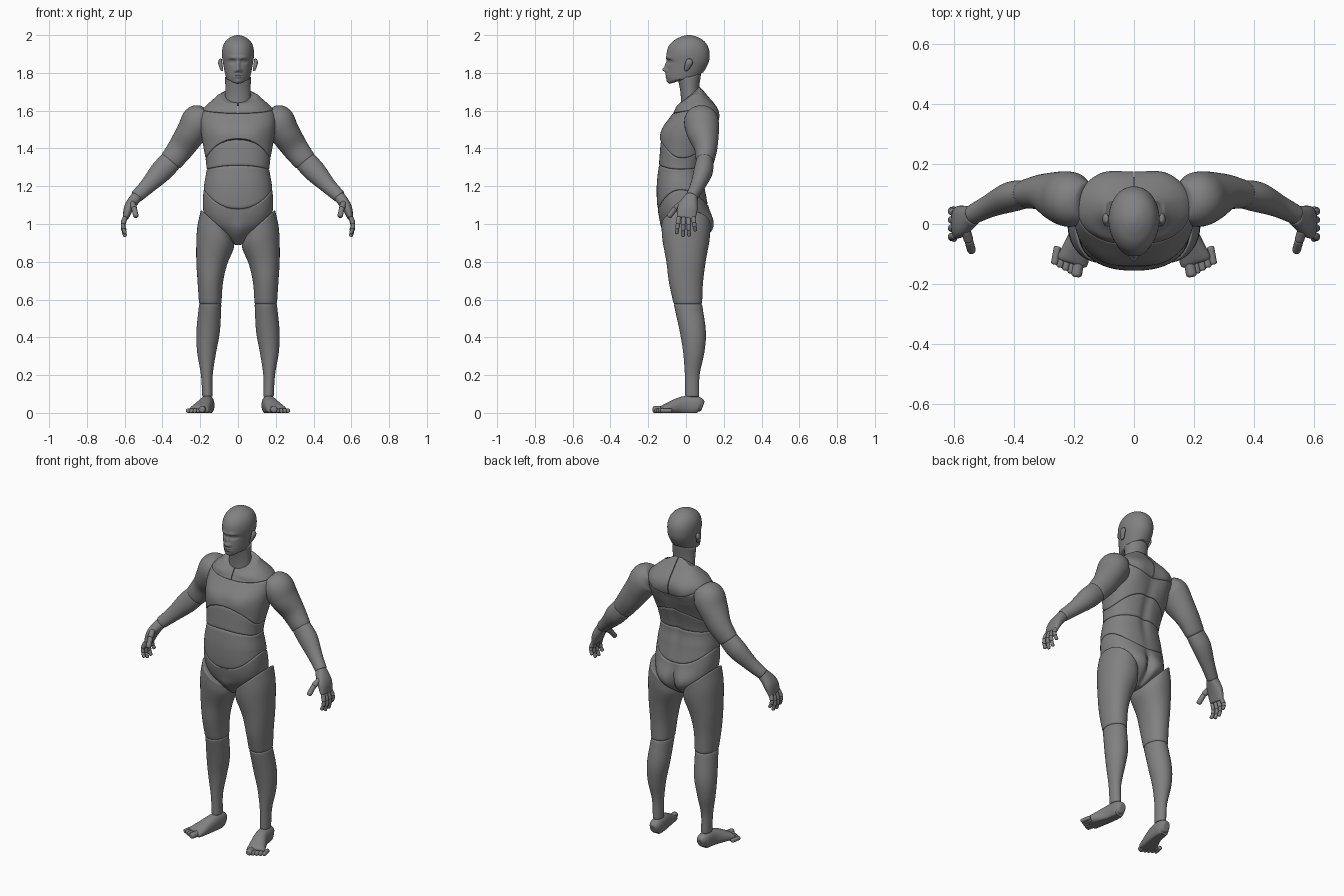
import bpy, bmesh
from math import sin, cos, pi, sqrt, exp
from mathutils import Vector

if "Cube" in bpy.data.objects:
    bpy.data.objects.remove(bpy.data.objects["Cube"])

clay = bpy.data.materials.new("grey_clay")
clay.use_nodes = True
clay.diffuse_color = (0.22, 0.22, 0.22, 1)
clay.node_tree.nodes["Principled BSDF"].inputs["Base Color"].default_value = clay.diffuse_color


def sample(rows, t):
    """Smooth curve through rows whose first entry is the key."""
    last = len(rows) - 1
    t = min(max(t, rows[0][0]), rows[last][0])
    i = max(k for k in range(last) if rows[k][0] <= t)
    start, end = rows[i], rows[i + 1]
    before, after = rows[max(i - 1, 0)], rows[min(i + 2, last)]
    span = end[0] - start[0]
    u = (t - start[0]) / span
    values = []
    for p, a, b, q in list(zip(before, start, end, after))[1:]:
        slope_a = (b - p) / (end[0] - before[0]) * span
        slope_b = (q - a) / (after[0] - start[0]) * span
        values.append(a + u * slope_a + u * u * (3 * (b - a) - 2 * slope_a - slope_b)
                      + u * u * u * (2 * (a - b) + slope_a + slope_b))
    return values


def power(value, exponent):
    return (1 if value > 0 else -1) * abs(value) ** (2 / exponent)


def swell(point, bumps):
    """Total push of soft bumps (x, z, width, height, push), mirrored across the middle."""
    total = 0
    for x, z, width, height, push in bumps:
        for middle in {x, -x}:
            total += push * exp(-((point.x - middle) / width) ** 2 - ((point.z - z) / height) ** 2)
    return total


def skin(name, surface, sides=48, steps=24, rim=0.007, mirror=1, half=False, front=(), back=(), floor=False):
    """Skin a surface(u, angle) with rounded rims, closed at both ends."""
    centres = [surface(k / steps, 0)[1] for k in range(steps + 1)]
    length = sum((b - a).length for a, b in zip(centres, centres[1:]))
    edge = rim / length
    rounding = [edge * (k / 4) ** 2 for k in range(4)]
    inner = [edge + (1 - 2 * edge) * k / steps for k in range(steps + 1)]
    bm = bmesh.new()
    rings = []
    for u in rounding + inner + [1 - e for e in reversed(rounding)]:
        near = min(u / edge, (1 - u) / edge, 1)
        inset = rim * (1 - sqrt(max(0, 1 - (1 - near) ** 2)))
        ring = []
        for k in range(sides):
            angle = pi * k / (sides - 1) - pi / 2 if half else 2 * pi * k / sides
            point, centre = surface(u, angle)
            point += (centre - point).normalized() * inset
            if half:
                point.x = max(point.x, 0.002)
            if floor:
                point.z = max(point.z, 0)
            facing = sin(angle)
            point.y += facing * swell(point, front if facing < 0 else back)
            ring.append(bm.verts.new((point.x * mirror, point.y, point.z)))
        rings.append(ring)
    for low, high in zip(rings, rings[1:]):
        for k in range(sides):
            bm.faces.new((low[k - 1], low[k], high[k], high[k - 1]))
    bm.faces.new(rings[0])
    bm.faces.new(rings[-1])
    bmesh.ops.recalc_face_normals(bm, faces=bm.faces)
    mesh = bpy.data.meshes.new(name)
    bm.to_mesh(mesh)
    bm.free()
    mesh.materials.append(clay)
    obj = bpy.data.objects.new(name, mesh)
    bpy.context.collection.objects.link(obj)
    bpy.ops.object.select_all(action="DESELECT")
    obj.select_set(True)
    bpy.context.view_layer.objects.active = obj
    bpy.ops.object.shade_smooth_by_angle(angle=0.9)


def seam(front, side, back):
    """Height of a seam running around the body."""
    return lambda angle: side + ((front if sin(angle) < 0 else back) - side) * sin(angle) ** 2


def stack(rows, low, high, exponent=2.3, taper=0):
    """Upright piece between two seams; rows are z, half width, front y, back y."""
    def surface(u, angle):
        z = low(angle) + (high(angle) - low(angle)) * u
        width, front, back = sample(rows, z)
        middle = (front + back) / 2
        x = width * power(cos(angle), exponent) * (1 - taper * max(0, -sin(angle)))
        y = middle + (back - front) / 2 * power(sin(angle), exponent)
        return Vector((x, y, z)), Vector((0, middle, z))
    return surface


def limb(rows, across=None, exponent=2, tilt=0):
    """Piece along a path; rows are x, y, z and two half sizes. Tilt slopes the far end."""
    keyed = [(i / (len(rows) - 1), *row) for i, row in enumerate(rows)]

    def surface(u, angle):
        x, y, z, thick, wide = sample(keyed, u)
        centre = Vector((x, y, z))
        e, f = Vector((1, 0, 0)), Vector((0, 1, 0))
        if across:
            ahead, behind = (Vector(sample(keyed, u + step)[:3]) for step in (0.01, -0.01))
            along = (ahead - behind).normalized()
            f = Vector(across)
            f = (f - along * f.dot(along)).normalized()
            e = f.cross(along)
        offset = e * thick * power(cos(angle), exponent) + f * wide * power(sin(angle), exponent)
        offset.z += tilt * u * u * offset.x
        return centre + offset, centre
    return surface


# Torso, cut into pieces by curved seams
TORSO = [(0.89, 0.02, -0.05, 0.06), (0.95, 0.1, -0.1, 0.12), (1, 0.16, -0.13, 0.13),
         (1.08, 0.185, -0.15, 0.12), (1.2, 0.18, -0.155, 0.1), (1.3, 0.167, -0.145, 0.09),
         (1.5, 0.197, -0.12, 0.15), (1.6, 0.19, -0.06, 0.17), (1.69, 0.1, 0, 0.105), (1.73, 0.075, 0.03, 0.07)]
crotch, hips = seam(0.89, 0.89, 0.89), seam(1.08, 1.18, 1.1)
waist, ribs = seam(1.31, 1.29, 1.3), seam(1.45, 1.35, 1.43)
collar, neckline = seam(1.585, 1.6, 1.53), seam(1.64, 1.69, 1.73)
spine = (0, 1.35, 0.025, 0.2, -0.012)
blade = (0.11, 1.53, 0.07, 0.08, 0.02)
skin("pelvis", stack(TORSO, crotch, hips), 96, 36, front=[(0, 0.96, 0.04, 0.05, 0.012)],
     back=[(0.08, 1, 0.07, 0.07, 0.025), (0, 0.97, 0.02, 0.1, -0.03)])
skin("abdomen", stack(TORSO, hips, waist), 96, 30, back=[spine])
skin("rib_cage", stack(TORSO, waist, ribs), 96, back=[spine])
skin("chest", stack(TORSO, ribs, collar), 96, 36, front=[(0.09, 1.48, 0.08, 0.06, 0.016)], back=[spine, blade])

# Neck
NECK = [(1.62, 0.074, -0.025, 0.09), (1.7, 0.067, -0.03, 0.07), (1.8, 0.07, -0.05, 0.08)]
skin("neck", stack(NECK, seam(1.625, 1.67, 1.72), seam(1.76, 1.78, 1.8), 2))

# Head with sculpted face
HEAD = [(1.73, 0.045, -0.085, 0.04), (1.77, 0.062, -0.1, 0.07), (1.85, 0.079, -0.1, 0.118),
        (1.9, 0.085, -0.103, 0.125), (1.94, 0.08, -0.092, 0.116), (1.97, 0.064, -0.066, 0.094),
        (1.99, 0.038, -0.03, 0.06), (2, 0.012, 0, 0.03)]
nose = [(0, 1.817, 0.013, 0.012, 0.02), (0, 1.84, 0.01, 0.02, 0.012), (0.014, 1.81, 0.01, 0.01, 0.008)]
eyes = [(0.032, 1.86, 0.02, 0.012, -0.013), (0.032, 1.86, 0.01, 0.006, 0.005), (0.03, 1.88, 0.026, 0.01, 0.007)]
mouth = [(0, 1.784, 0.026, 0.014, 0.01), (0, 1.784, 0.024, 0.003, -0.006), (0, 1.755, 0.02, 0.01, 0.006)]
skin("head", stack(HEAD, seam(1.742, 1.765, 1.8), seam(2, 2, 2), 2.1, 0.1), 144, 110, front=nose + eyes + mouth)

X, Y = (1, 0, 0), (0, 1, 0)
for label, mirror in (("left", 1), ("right", -1)):
    def part(name, surface, sides=48, **options):
        skin(label + "_" + name, surface, sides, mirror=mirror, **options)

    def digit(name, points, radius, across):
        """Row of rounded, narrowing phalanges through the points."""
        for k, (a, b) in enumerate(zip(points, points[1:])):
            a, b, r = Vector(a), Vector(b), radius * (1 - k / 10)
            lap = (b - a).normalized() * radius / 4
            rows = [(*end, r, r) for end in (a - lap, b + lap)]
            part(f"{name}_{k + 1}", limb(rows, across), 16, steps=6, rim=radius * 0.6)

    part("shoulder_yoke", stack(TORSO, collar, neckline), half=True, back=[blade],
         front=[(0.1, 1.62, 0.07, 0.02, 0.012)])
    part("ear", limb([(0.084, 0, 1.81, 0.007, 0.01), (0.094, 0.015, 1.85, 0.011, 0.02),
                      (0.092, 0.018, 1.875, 0.008, 0.012)]), 24)

    # Arm
    part("upper_arm", limb([(0.16, 0.075, 1.585, 0.05, 0.065), (0.205, 0.08, 1.55, 0.088, 0.09),
                            (0.247, 0.09, 1.485, 0.08, 0.086), (0.3, 0.105, 1.405, 0.07, 0.062),
                            (0.36, 0.1, 1.326, 0.06, 0.047)], Y), rim=0.012)
    part("forearm", limb([(0.355, 0.1, 1.333, 0.059, 0.046), (0.41, 0.09, 1.275, 0.058, 0.05),
                          (0.48, 0.06, 1.2, 0.042, 0.038), (0.54, 0.03, 1.143, 0.034, 0.032)], Y))
    part("palm", limb([(0.535, 0.03, 1.148, 0.03, 0.031), (0.575, 0.01, 1.09, 0.027, 0.052),
                       (0.596, 0, 1.03, 0.015, 0.05)], Y, 2.4))
    fingers = {"index_finger": 0.085, "middle_finger": 0.1, "ring_finger": 0.098, "little_finger": 0.07}
    for k, (name, length) in enumerate(fingers.items()):
        spread = (k - 1.5) / 40
        digit(name, [(0.597 + sin(pi * t) / 80, spread * (1 + t / 3), 1.035 - length * t)
                     for t in (0, 0.4, 0.7, 1)], 0.0125, Y)
    digit("thumb", [(0.56, -0.02, 1.11), (0.55, -0.055, 1.085), (0.54, -0.09, 1.04)], 0.016, Y)

    # Leg
    part("thigh", limb([(0.147, 0.01, 0.575, 0.059, 0.075), (0.147, 0, 0.69, 0.067, 0.09),
                        (0.14, 0, 0.8, 0.081, 0.104), (0.12, 0, 0.92, 0.097, 0.125),
                        (0.112, 0, 1, 0.084, 0.13)], exponent=2.15, tilt=0.9), 64, steps=40, rim=0.01)
    part("shin", limb([(0.162, 0.033, 0.085, 0.027, 0.037), (0.165, 0.033, 0.2, 0.031, 0.039),
                       (0.166, 0.041, 0.32, 0.05, 0.056), (0.158, 0.036, 0.43, 0.062, 0.069),
                       (0.147, 0.01, 0.577, 0.059, 0.075)]), steps=40)
    part("foot", limb([(0.16, 0.088, 0.03, 0.022, 0.02), (0.16, 0.06, 0.04, 0.047, 0.035),
                       (0.17, -0.02, 0.038, 0.048, 0.039), (0.207, -0.13, 0.016, 0.02, 0.054)], X, 2.3),
         rim=0.01, floor=True)
    for k, name in enumerate(("big_toe", "second_toe", "third_toe", "fourth_toe", "little_toe")):
        x, y, r = 0.192 + k / 55, k / 100 - 0.172, 0.012 if k else 0.018
        digit(name, [(x - 0.01, y + 0.055, r), (x, y, r)], r, X)
